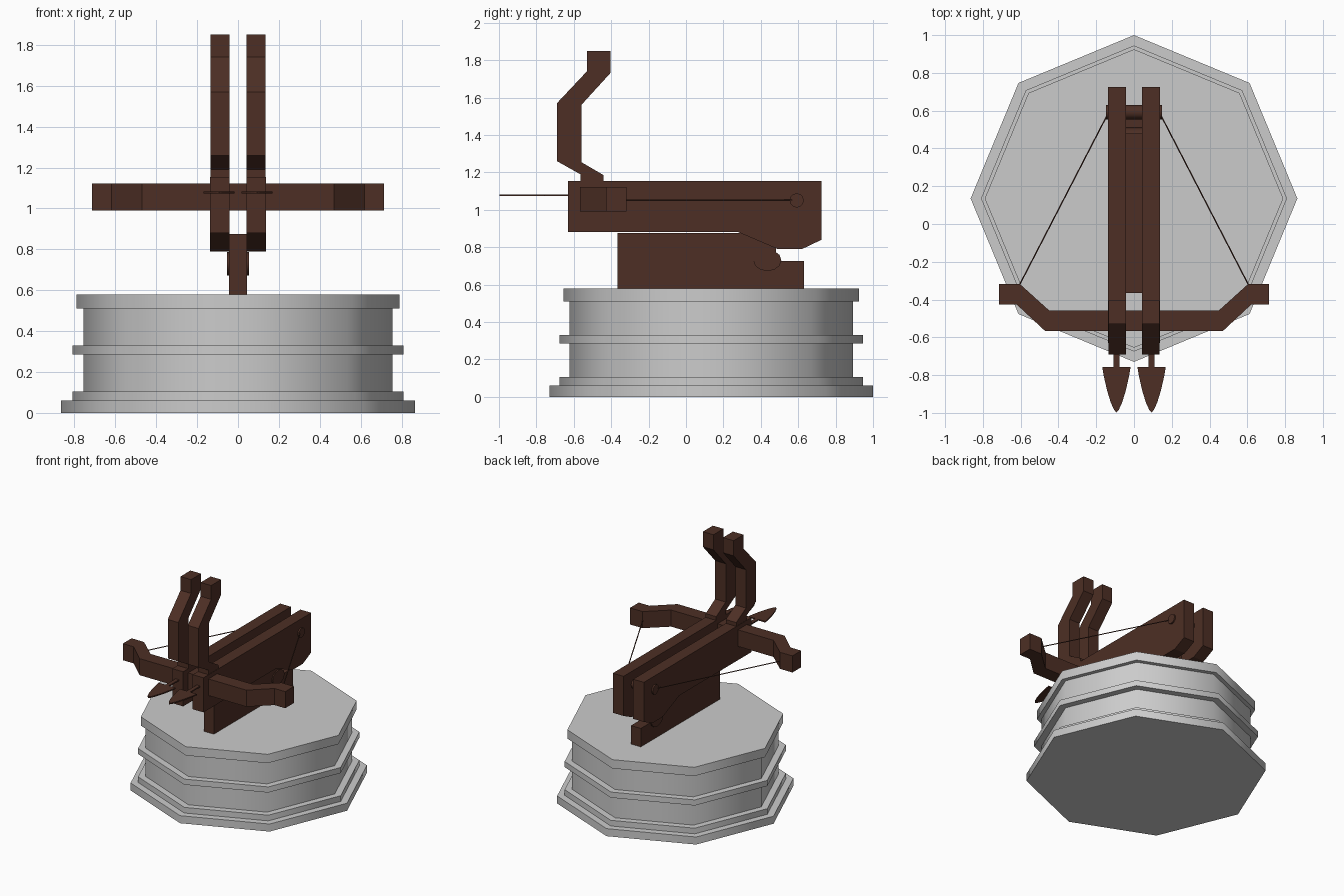
import bpy, bmesh, math
from mathutils import Vector

cube = bpy.data.objects.get("Cube")
if cube:
    bpy.data.objects.remove(cube)


def material(name, rgb):
    m = bpy.data.materials.new(name)
    m.use_nodes = True
    m.diffuse_color = (*rgb, 1)
    m.node_tree.nodes["Principled BSDF"].inputs["Base Color"].default_value = (*rgb, 1)
    return m


stone = material("grey stone", (0.6, 0.6, 0.6))
wood = material("dark brown wood", (0.075, 0.028, 0.018))


def finish(name, bm, mat, smooth=None):
    bmesh.ops.recalc_face_normals(bm, faces=bm.faces)
    mesh = bpy.data.meshes.new(name)
    bm.to_mesh(mesh)
    bm.free()
    mesh.materials.append(mat)
    obj = bpy.data.objects.new(name, mesh)
    bpy.context.collection.objects.link(obj)
    if smooth:
        bpy.ops.object.select_all(action="DESELECT")
        obj.select_set(True)
        bpy.context.view_layer.objects.active = obj
        bpy.ops.object.shade_smooth_by_angle(angle=math.radians(smooth))
    return obj


def prism(name, outline, start, end, axis):
    """Extrude a 2D outline: (y, z) along x, or (x, y) along z."""
    place = (lambda p: (start, *p)) if axis == "x" else (lambda p: (*p, start))
    step = Vector((end - start, 0, 0)) if axis == "x" else Vector((0, 0, end - start))
    bm = bmesh.new()
    face = bm.faces.new([bm.verts.new(place(p)) for p in outline])
    grown = bmesh.ops.extrude_face_region(bm, geom=[face])["geom"]
    bmesh.ops.translate(bm, vec=step, verts=[v for v in grown if isinstance(v, bmesh.types.BMVert)])
    return finish(name, bm, wood)


def box(name, x, y, z):
    outline = [(y[0], z[0]), (y[1], z[0]), (y[1], z[1]), (y[0], z[1])]
    return prism(name, outline, x[0], x[1], "x")


def rod(name, a, b, radius, sides):
    a, b = Vector(a), Vector(b)
    bm = bmesh.new()
    bmesh.ops.create_cone(bm, cap_ends=True, segments=sides, radius1=radius,
                          radius2=radius, depth=(b - a).length)
    bmesh.ops.rotate(bm, verts=bm.verts, matrix=(b - a).to_track_quat("Z", "Y").to_matrix())
    bmesh.ops.translate(bm, verts=bm.verts, vec=(a + b) / 2)
    return finish(name, bm, wood, 50)


# Octagonal stone pedestal with stepped mouldings
steps = [(0, 0.06, 0.865), (0.06, 0.105, 0.81), (0.105, 0.285, 0.757),
         (0.285, 0.33, 0.81), (0.33, 0.51, 0.757), (0.51, 0.58, 0.79)]
bm = bmesh.new()
rings = []
for low, high, radius in steps:
    for z in (low, high):
        angles = [math.radians(45 * i) for i in range(8)]
        rings.append([bm.verts.new((radius * math.cos(a), 0.135 + radius * math.sin(a), z))
                      for a in angles])
for lower, upper in zip(rings, rings[1:]):
    for i in range(8):
        j = (i + 1) % 8
        bm.faces.new((lower[i], lower[j], upper[j], upper[i]))
bm.faces.new(rings[0])
bm.faces.new(rings[-1])
finish("stone_pedestal", bm, stone, 50)

# Support beam, riser and pivot
box("base_beam", (-0.043, 0.043), (-0.365, 0.63), (0.58, 0.727))
box("riser_block", (-0.045, 0.045), (-0.365, 0.48), (0.727, 0.875))
pivot = rod("pivot", (-0.053, 0, 0), (0.053, 0, 0), 0.075, 12)
pivot.scale.z = 0.77
pivot.location = (0, 0.435, 0.73)
rod("rear_axle", (-0.148, 0.592, 1.05), (0.148, 0.592, 1.05), 0.038, 12)

# Bow stave, a swept-back bar
half = [(0.47, -0.567), (0.62, -0.427), (0.715, -0.427),
        (0.715, -0.317), (0.605, -0.317), (0.45, -0.457)]
prism("bow", half + [(-x, y) for x, y in reversed(half)], 0.99, 1.122, "z")

# Paired rails, raised arms, bolts and strings
rail = [(-0.63, 0.88), (-0.63, 1.155), (0.725, 1.155), (0.725, 0.84),
        (0.62, 0.79), (0.49, 0.79), (0.28, 0.88)]
arm = [(-0.565, 1.12), (-0.565, 1.19), (-0.69, 1.26), (-0.69, 1.57), (-0.53, 1.74),
       (-0.53, 1.85), (-0.405, 1.85), (-0.405, 1.73), (-0.56, 1.56), (-0.56, 1.255),
       (-0.44, 1.185), (-0.44, 1.12)]
head = [(0.075, -0.757), (0.068, -0.80), (0.05, -0.88), (0.03, -0.945), (0.012, -0.985)]
for side, s in (("left", 1), ("right", -1)):
    prism(side + "_rail", rail, s * 0.042, s * 0.137, "x")
    prism(side + "_arm", arm, s * 0.042, s * 0.135, "x")
    x = s * 0.093
    box(side + "_bolt_shaft", (x - 0.015, x + 0.015), (-0.77, -0.62), (1.073, 1.083))
    outline = [(x + dx, y) for dx, y in head] + [(x, -0.998)]
    outline += [(x - dx, y) for dx, y in reversed(head)]
    prism(side + "_bolt_head", outline, 1.073, 1.083, "z")
    rod(side + "_string", (s * 0.14, 0.58, 1.05), (s * 0.61, -0.33, 1.05), 0.004, 6)
